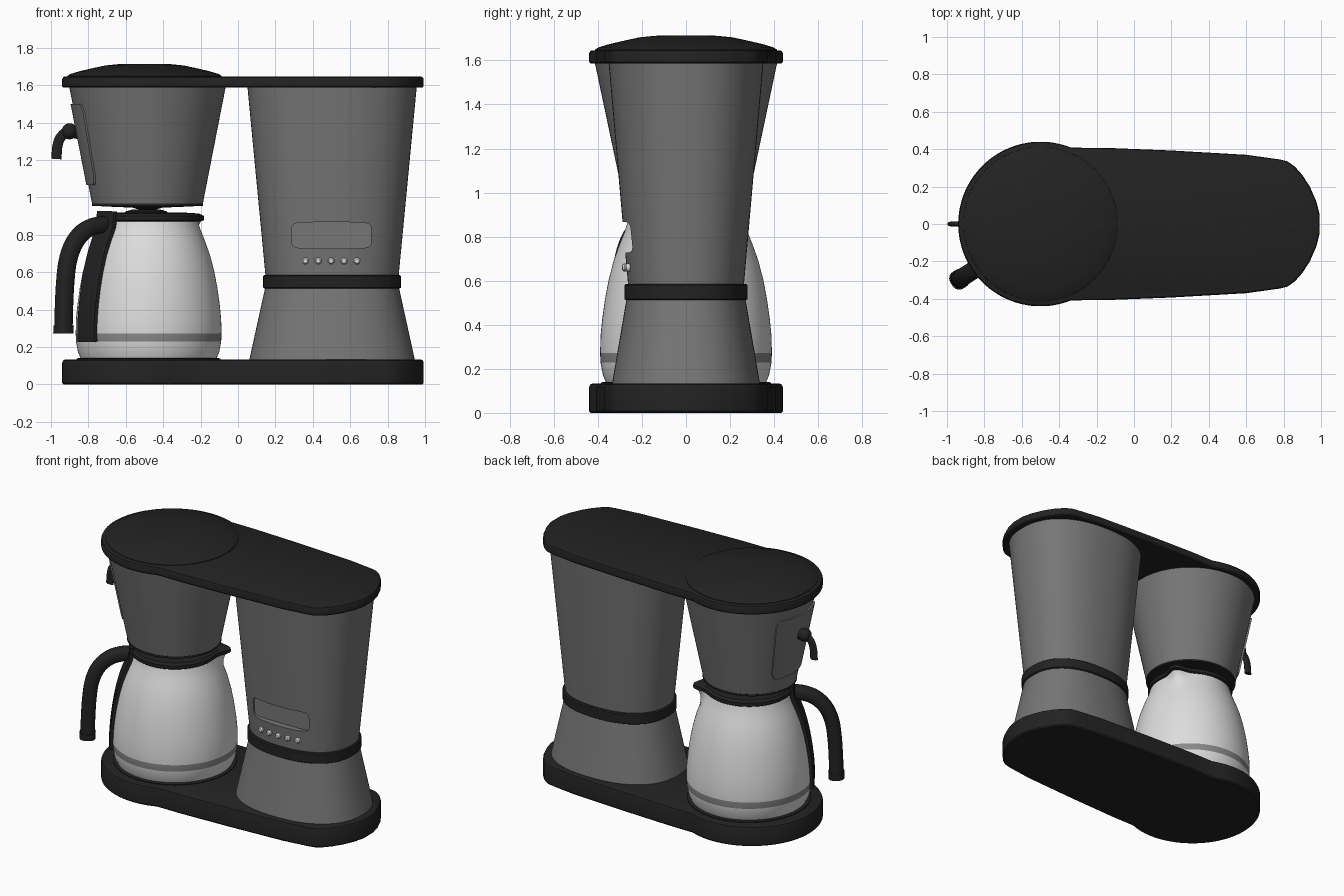
import bpy, bmesh, math
from mathutils import Vector

if "Cube" in bpy.data.objects:
    bpy.data.objects.remove(bpy.data.objects["Cube"])


def material(name, r, g, b):
    m = bpy.data.materials.new(name)
    m.diffuse_color = (r, g, b, 1)
    m.use_nodes = True
    m.node_tree.nodes["Principled BSDF"].inputs["Base Color"].default_value = m.diffuse_color
    return m


BLACK = material("black_plastic", .016, .016, .016)
GREY = material("grey_metal", .18, .18, .18)
LIGHT = material("light_steel", .72, .72, .72)
BAND = material("band_grey", .25, .25, .25)


def smooth(ob, angle=30):
    bpy.ops.object.select_all(action='DESELECT')
    ob.select_set(True)
    bpy.context.view_layer.objects.active = ob
    bpy.ops.object.shade_smooth_by_angle(angle=math.radians(angle))


def loft(name, rings, mats):
    """Skin closed rings of equal length and cap both ends."""
    bm = bmesh.new()
    vs = [[bm.verts.new(p) for p in r] for r in rings]
    n = len(rings[0])
    for a, b in zip(vs, vs[1:]):
        for i in range(n):
            j = (i + 1) % n
            bm.faces.new((a[i], a[j], b[j], b[i]))
    bm.faces.new(vs[0][::-1])
    bm.faces.new(vs[-1])
    bmesh.ops.recalc_face_normals(bm, faces=bm.faces)
    me = bpy.data.meshes.new(name)
    bm.to_mesh(me)
    bm.free()
    ob = bpy.data.objects.new(name, me)
    bpy.context.collection.objects.link(ob)
    for m in mats:
        me.materials.append(m)
    smooth(ob)
    return ob


def spow(v, e):
    return math.copysign(abs(v) ** e, v)


def oval(cx, z, rx, ry, power=2.0, n=72):
    ts = [2 * math.pi * i / n for i in range(n)]
    return [(cx + rx * spow(math.cos(t), 2 / power), ry * spow(math.sin(t), 2 / power), z) for t in ts]


def catmull(pts, steps=6):
    p = [Vector(q) for q in pts]
    p = [2 * p[0] - p[1]] + p + [2 * p[-1] - p[-2]]
    out = []
    for i in range(1, len(p) - 2):
        a, b, c, d = p[i - 1:i + 3]
        for s in range(steps):
            t = s / steps
            out.append(.5 * (2 * b + (c - a) * t + (2 * a - 5 * b + 4 * c - d) * t * t
                             + (3 * b - a - 3 * c + d) * t ** 3))
    return out + [p[-2]]


def sweep(name, path, cx, ang, size, mat, power=2.0):
    """Sweep an oval along (radius, height) points in the vertical plane at angle ang."""
    pts = catmull(path)
    out = Vector((math.cos(ang), math.sin(ang), 0))
    side = Vector((-math.sin(ang), math.cos(ang), 0))
    up = Vector((0, 0, 1))
    rings = []
    for i, p in enumerate(pts):
        t = (pts[min(i + 1, len(pts) - 1)] - pts[max(i - 1, 0)]).normalized()
        nrm = out * -t.y + up * t.x
        c = Vector((cx, 0, 0)) + out * p.x + up * p.y
        rings.append([c + nrm * u + side * v for u, v, _ in oval(0, 0, size[0], size[1], power, 24)])
    return loft(name, rings, [mat])


# Base and top plate share one plan outline: round left end, tapering to the right
half = [(-.5 + .44 * math.cos(math.radians(a)), .44 * math.sin(math.radians(a))) for a in range(180, 66, -4)]
half += [(-.15, .407), (.2, .393), (.6, .37), (.78, .345), (.82, .335), (.86, .307),
         (.90, .262), (.94, .2), (.975, .12), (.993, .05)]
outline = half + [(x, -y) for x, y in reversed(half[1:])]


def slab(name, z0, z1, bev):
    def ring(z, d):
        return [(.03 + (x - .03) * (1 - d), y * (1 - 2 * d), z) for x, y in outline]
    return loft(name, [ring(z0, bev / 2), ring(z0 + bev / 2, 0), ring(z1 - bev, 0),
                       ring(z1 - bev * .3, bev * .35), ring(z1, bev)], [BLACK])


slab("base", 0, .133, .016)
slab("top_plate", 1.587, 1.646, .014)
loft("warming_plate", [oval(-.478, z, r, r) for z, r in ((.12, .385), (.138, .385), (.141, .37))], [BLACK])
loft("top_lid", [oval(-.5, z, r, r) for z, r in
                 ((1.63, .415), (1.65, .412), (1.66, .395), (1.675, .345), (1.69, .28),
                  (1.705, .21), (1.712, .14), (1.714, .04))], [BLACK])

# Water tower, waisted, with a black ring
TX, TP = .503, 2.3
tower = loft("water_tower", [oval(TX, z, rx, ry, TP, 96) for z, rx, ry in
                             ((.57, .355, .262), (1.595, .453, .352))], [GREY])
loft("tower_foot", [oval(TX, z, rx, ry, TP, 96) for z, rx, ry in
                    ((.12, .445, .338), (.53, .355, .268))], [GREY])
loft("tower_ring", [oval(TX, z, rx, ry, TP, 96) for z, rx, ry in
                    ((.512, .36, .272), (.517, .368, .28), (.58, .368, .28), (.586, .36, .272))], [BLACK])

# Display window recessed into the tower front
cut = loft("display_cutter", [[(.5 + x, y, .797 + z) for x, z, _ in oval(0, 0, .212, .07, 7, 48)]
                              for y in (-.6, -.232)], [GREY])
cut.hide_render = True
cut.hide_viewport = False
mod = tower.modifiers.new("display_recess", 'BOOLEAN')
mod.object = cut
mod.operation = 'DIFFERENCE'
mod.solver = 'EXACT'
bpy.context.view_layer.objects.active = tower
bpy.ops.object.modifier_apply(modifier=mod.name)
bpy.data.objects.remove(cut)
smooth(tower)

# Row of five buttons
for i in range(5):
    x = .36 + i * .069
    y = -.27 * (1 - (abs(x - TX) / .362) ** TP) ** (1 / TP)
    loft(f"button_{i + 1}", [[(x + u, y + d, .66 + v) for u, v, _ in oval(0, 0, r, r, 2, 20)]
                             for d, r in ((.02, .018), (-.012, .018), (-.02, .011))], [LIGHT])

# Filter funnel with its drip plate
FX = -.484


def funnel(z):
    k = (z - .965) / .625
    return .296 + .122 * k, .282 + .132 * k


loft("filter_funnel", [oval(FX, z, *funnel(z)) for z in (.965, 1.595)], [GREY])
loft("drip_plate", [oval(FX, z, r, r * .96) for z, r in
                    ((.968, .297), (.955, .297), (.95, .2), (.945, .08), (.936, .05))], [BLACK])

# Raised panel wrapped round the left side of the funnel
cols = []
for i in range(33):
    u = -1 + i / 16
    a = math.pi + math.radians(31) * u
    e = max(0, abs(u) - .82) / .18
    c = .045 * (1 - math.sqrt(max(0, 1 - e * e)))
    ring = []
    for z, d in ((1.065 + c, -.01), (1.065 + c, .011), (1.5 - c, .011), (1.5 - c, -.01)):
        rx, ry = funnel(z)
        ring.append((FX + (rx + d) * math.cos(a), (ry + d) * math.sin(a), z))
    cols.append(ring)
loft("funnel_panel", cols, [GREY])

# Lever knob and hooked lever
loft("lever_knob", [oval(-.9, 1.353 + .043 * math.sin(t), .043 * math.cos(t), .043 * math.cos(t), 2, 24)
                    for t in [math.radians(-85 + 17 * i) for i in range(11)]], [BLACK])
sweep("knob_stem", [(.35, 1.33), (.42, 1.35)], FX, math.pi, (.025, .025), BLACK)
sweep("lever", [(.41, 1.355), (.44, 1.345), (.468, 1.315), (.482, 1.27), (.487, 1.205)],
      FX, math.pi, (.027, .014), BLACK)

# Carafe: lathed body, spout pulled out near the rim, grey band near the foot
CX, HANDLE = -.478, math.radians(213)
SPOUT = HANDLE - math.pi


def jug_ring(z, r, pull):
    ring = []
    for i in range(96):
        t = SPOUT + 2 * math.pi * i / 96
        d = math.remainder(t - SPOUT, 2 * math.pi)
        q = r + pull * math.exp(-(d / .2) ** 2)
        ring.append((CX + q * math.cos(t), q * math.sin(t), z))
    return ring


profile = [(.136, .362), (.17, .377), (.228, .388), (.272, .39), (.35, .388), (.43, .38), (.515, .368),
           (.6, .352), (.69, .329), (.76, .304), (.82, .28), (.85, .27), (.882, .262)]
carafe = loft("carafe", [jug_ring(z, r, .07 * max(0, (z - .77) / .112) ** 1.5) for z, r in profile],
              [LIGHT, BAND])
for f in carafe.data.polygons:
    if .23 < f.center.z < .27:
        f.material_index = 1
loft("carafe_lid", [jug_ring(z, r, p) for z, r, p in
                    ((.872, .268, .06), (.878, .276, .072), (.9, .276, .07), (.914, .262, .05), (.918, .2, 0))],
     [BLACK])
loft("lid_button", [oval(-.49, z, r, r) for z, r in ((.91, .12), (.925, .11), (.936, .07))], [BLACK])

# Handle strap hugging the carafe and the hooked handle
sweep("handle_strap", [(r, z) for z, r in profile[2:-1]] + [(.266, .925)], CX, HANDLE, (.018, .082), BLACK, 5)
sweep("handle", [(.25, .855), (.33, .85), (.41, .82), (.475, .755), (.515, .66), (.532, .54), (.54, .40), (.543, .28)],
      CX, HANDLE, (.045, .048), BLACK, 2.6)
sweep("handle_end", [(.542, .315), (.543, .272)], CX, HANDLE, (.05, .053), BLACK, 2.6)
